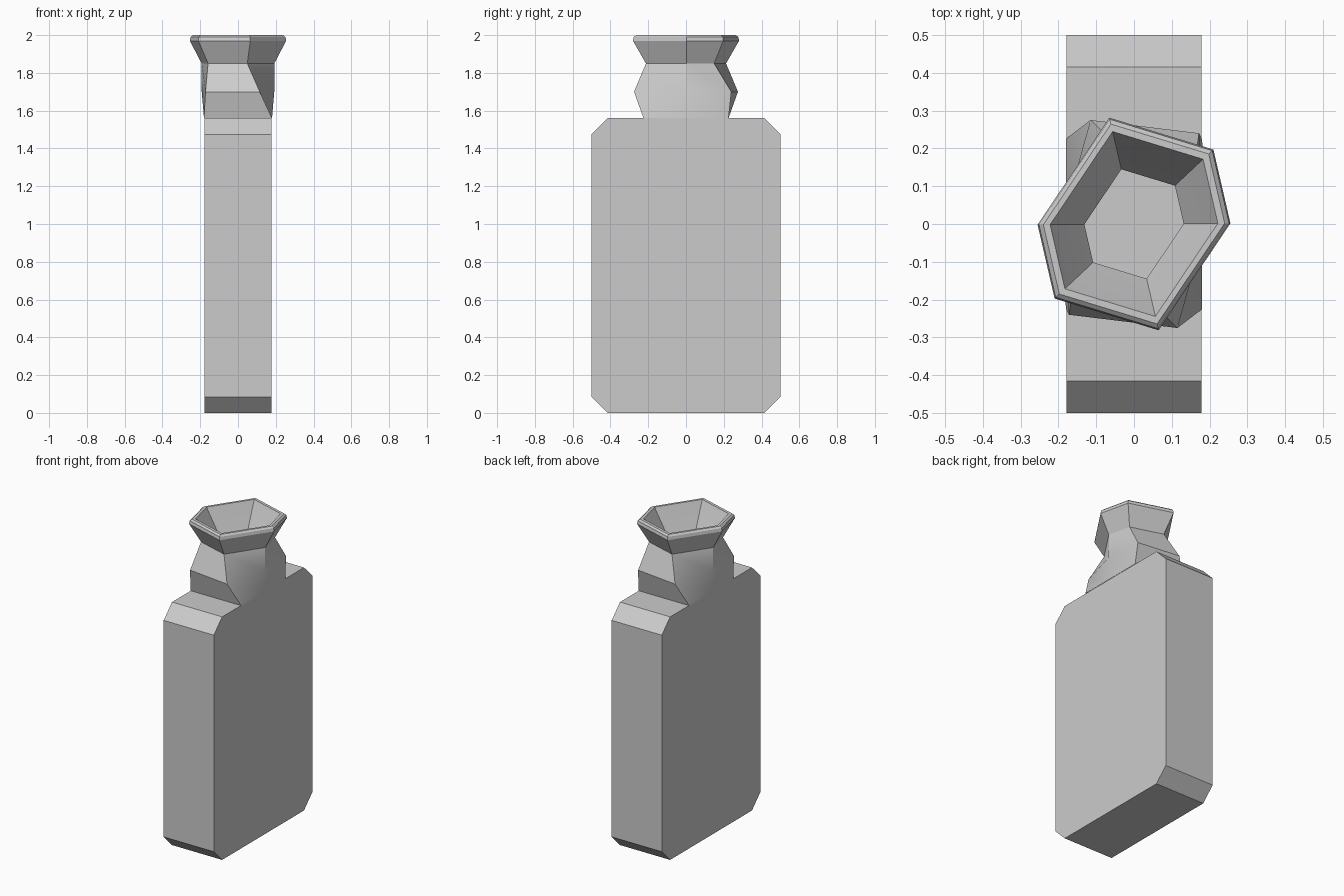
import bpy, bmesh, math

if "Cube" in bpy.data.objects:
    bpy.data.objects.remove(bpy.data.objects["Cube"])


def finish(name, bm):
    bmesh.ops.recalc_face_normals(bm, faces=bm.faces)
    mesh = bpy.data.meshes.new(name)
    bm.to_mesh(mesh)
    bm.free()
    obj = bpy.data.objects.new(name, mesh)
    bpy.context.collection.objects.link(obj)
    bpy.ops.object.select_all(action='DESELECT')
    obj.select_set(True)
    bpy.context.view_layer.objects.active = obj
    bpy.ops.object.shade_smooth_by_angle(angle=math.radians(30))
    return obj


def loft(name, rings, cap_start=False, cap_end=False):
    bm = bmesh.new()
    loops = [[bm.verts.new(p) for p in ring] for ring in rings]
    n = len(loops[0])
    for a, b in zip(loops, loops[1:]):
        for i in range(n):
            j = (i + 1) % n
            bm.faces.new((a[i], a[j], b[j], b[i]))
    if cap_start:
        bm.faces.new(loops[0])
    if cap_end:
        bm.faces.new(loops[-1])
    return finish(name, bm)


# Flat body: rectangle with chamfered corners, extruded across x
W, H, C, T = 0.5, 1.56, 0.085, 0.178
profile = [(-W + C, 0), (W - C, 0), (W, C), (W, H - C),
           (W - C, H), (-W + C, H), (-W, H - C), (-W, C)]
loft("flask_body", [[(x, y, z) for y, z in profile] for x in (-T, T)], True, True)

# Neck and flared mouth: skewed hexagon rings, outside going up then inside going down
rim = [(-0.065, 0.281), (0.21, 0.197), (0.255, 0.002)]
base = [(-0.18, 0.225), (0.18, 0.225), (0.18, 0.0)]
belly = [(-0.115, 0.275), (0.172, 0.24), (0.192, 0.0)]


def ring(half, scale, z):
    pts = half + [(-x, -y) for x, y in half]
    return [(x * scale, y * scale, z) for x, y in pts]


loft("neck_and_mouth", [
    ring(base, 1.0, H),
    ring(belly, 1.0, 1.70),
    ring(rim, 0.755, 1.85),
    ring(rim, 1.0, 1.97),
    ring(rim, 0.985, 1.99),
    ring(rim, 0.94, 2.0),
    ring(rim, 0.87, 2.0),
    ring(rim, 0.83, 1.98),
    ring(rim, 0.515, 1.84),
    ring(belly, 0.75, 1.70),
    ring(base, 0.75, H + 0.001),
])
